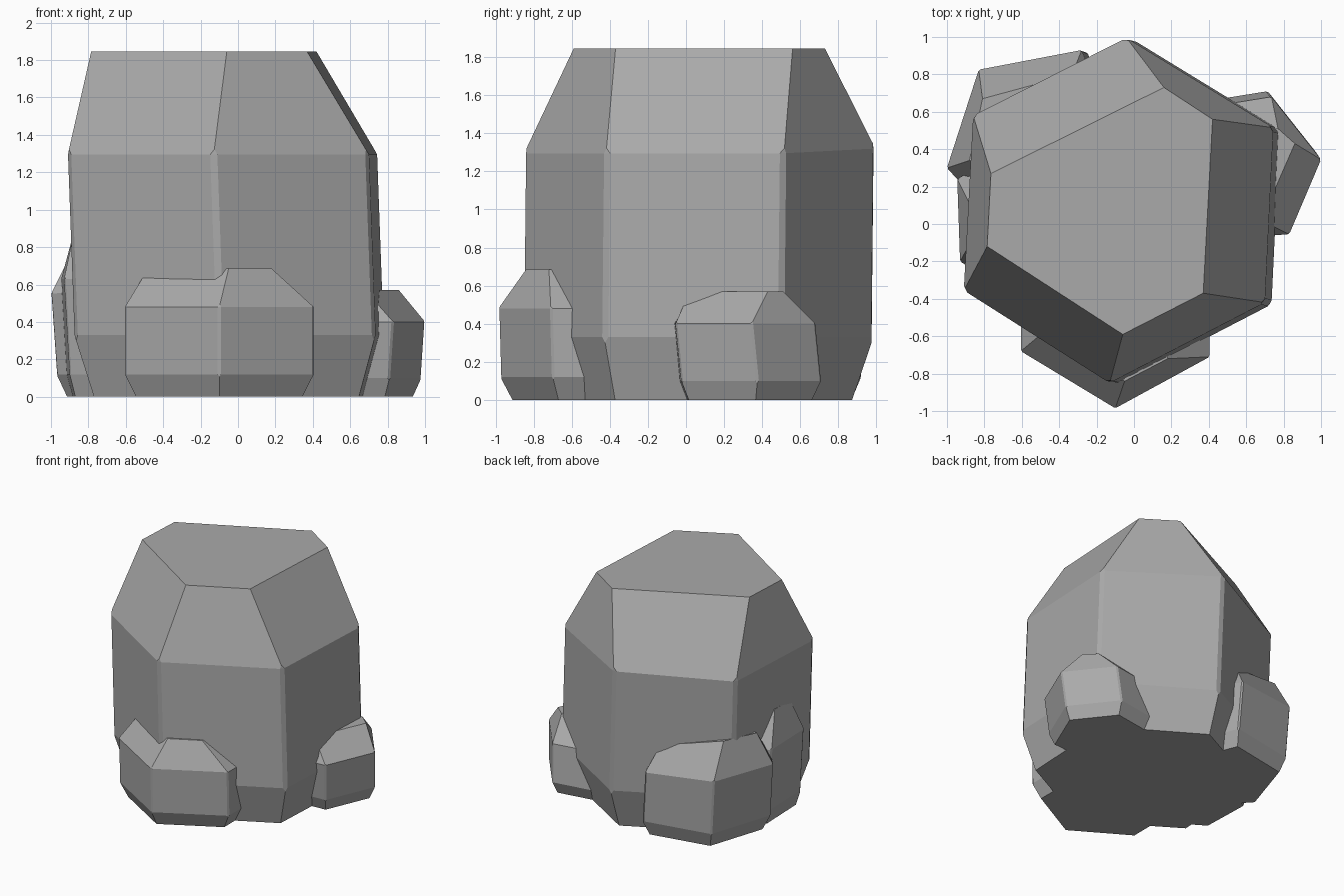
import bpy, bmesh

stone = bpy.data.materials.new("stone_grey")
stone.diffuse_color = (0.40, 0.40, 0.40, 1)


def ring(pts, z, center=(0, 0), scale=1.0, shift=(0, 0)):
    """Outline at height z; points that carry their own height keep it."""
    out = []
    for p in pts:
        x = center[0] + (p[0] + shift[0] - center[0]) * scale
        y = center[1] + (p[1] + shift[1] - center[1]) * scale
        out.append((x, y, p[2] if len(p) > 2 else z))
    return out


def boulder(name, rim, rim_z, top, top_z, low_z, shift, center, foot, bevel):
    """Six-sided faceted stone: tapered foot, upright band, sloped shoulder, top."""
    flat = [p[:2] for p in rim]
    rings = [ring(flat, 0, center, foot, shift),
             ring(flat, low_z, shift=shift),
             ring(rim, rim_z),
             ring(top, top_z)]
    bm = bmesh.new()
    vs = [[bm.verts.new(p) for p in r] for r in rings]
    n = len(rim)
    for a, b in zip(vs, vs[1:]):
        for i in range(n):
            j = (i + 1) % n
            bm.faces.new((a[i], a[j], b[j], b[i]))
    bm.faces.new(vs[-1])
    bm.faces.new(vs[0][::-1])
    # narrow chipped corners on the upright band
    edges = [bm.edges.get((vs[1][i], vs[2][i])) for i in range(n)]
    bmesh.ops.bevel(bm, geom=edges, offset=bevel, offset_type='OFFSET',
                    segments=1, affect='EDGES', clamp_overlap=True)
    bmesh.ops.recalc_face_normals(bm, faces=bm.faces)
    me = bpy.data.meshes.new(name)
    bm.to_mesh(me)
    bm.free()
    me.materials.append(stone)
    ob = bpy.data.objects.new(name, me)
    bpy.context.collection.objects.link(ob)
    return ob


# large central stone
boulder("main_stone",
        [(-0.13, -0.85), (0.70, -0.42), (0.745, 0.515),
         (-0.04, 0.995, 1.32), (-0.86, 0.58), (-0.91, -0.355)], 1.295,
        [(-0.06, -0.59), (0.37, -0.37), (0.42, 0.56),
         (0.16, 0.73), (-0.765, 0.27), (-0.785, -0.12)], 1.845,
        0.33, (0.035, -0.01), (0, 0.05), 0.88, 0.022)

# small stone at the front
boulder("front_stone",
        [(-0.10, -0.985), (0.405, -0.71), (0.40, -0.10),
         (-0.10, 0.10), (-0.60, -0.10), (-0.605, -0.68)], 0.48,
        [(-0.05, -0.84), (0.18, -0.72), (0.18, -0.20),
         (-0.10, 0.0), (-0.46, -0.20), (-0.48, -0.575)], 0.685,
        0.12, (0, 0.01), (-0.1, -0.45), 0.88, 0.01)

# small stone at the right
boulder("right_stone",
        [(0.83, -0.055), (1.0, 0.345), (0.735, 0.68),
         (0.30, 0.61), (0.20, 0.20), (0.40, -0.08)], 0.40,
        [(0.68, 0.02), (0.86, 0.43), (0.77, 0.51),
         (0.40, 0.48), (0.35, 0.25), (0.50, 0.05)], 0.57,
        0.10, (-0.02, 0.03), (0.6, 0.3), 0.88, 0.01)

# small stone at the back left
boulder("back_stone",
        [(-0.83, 0.825, 0.56), (-1.0, 0.30, 0.55), (-0.90, 0.19, 0.56),
         (-0.30, 0.20), (-0.15, 0.60), (-0.28, 0.93, 0.53)], 0.55,
        [(-0.81, 0.67, 0.83), (-0.88, 0.34), (-0.75, 0.30),
         (-0.40, 0.30), (-0.30, 0.60), (-0.33, 0.80, 0.72)], 0.79,
        0.12, (0.03, -0.01), (-0.5, 0.5), 0.88, 0.01)

# thin stone against the left wall
boulder("left_stone",
        [(-0.945, 0.24), (-0.93, -0.20), (-0.80, -0.28),
         (-0.40, -0.20), (-0.40, 0.25), (-0.85, 0.30)], 0.63,
        [(-0.875, 0.10), (-0.875, -0.10), (-0.80, -0.12),
         (-0.50, -0.10), (-0.50, 0.10), (-0.80, 0.14)], 0.89,
        0.12, (0.03, 0), (-0.6, 0), 0.9, 0.01)
